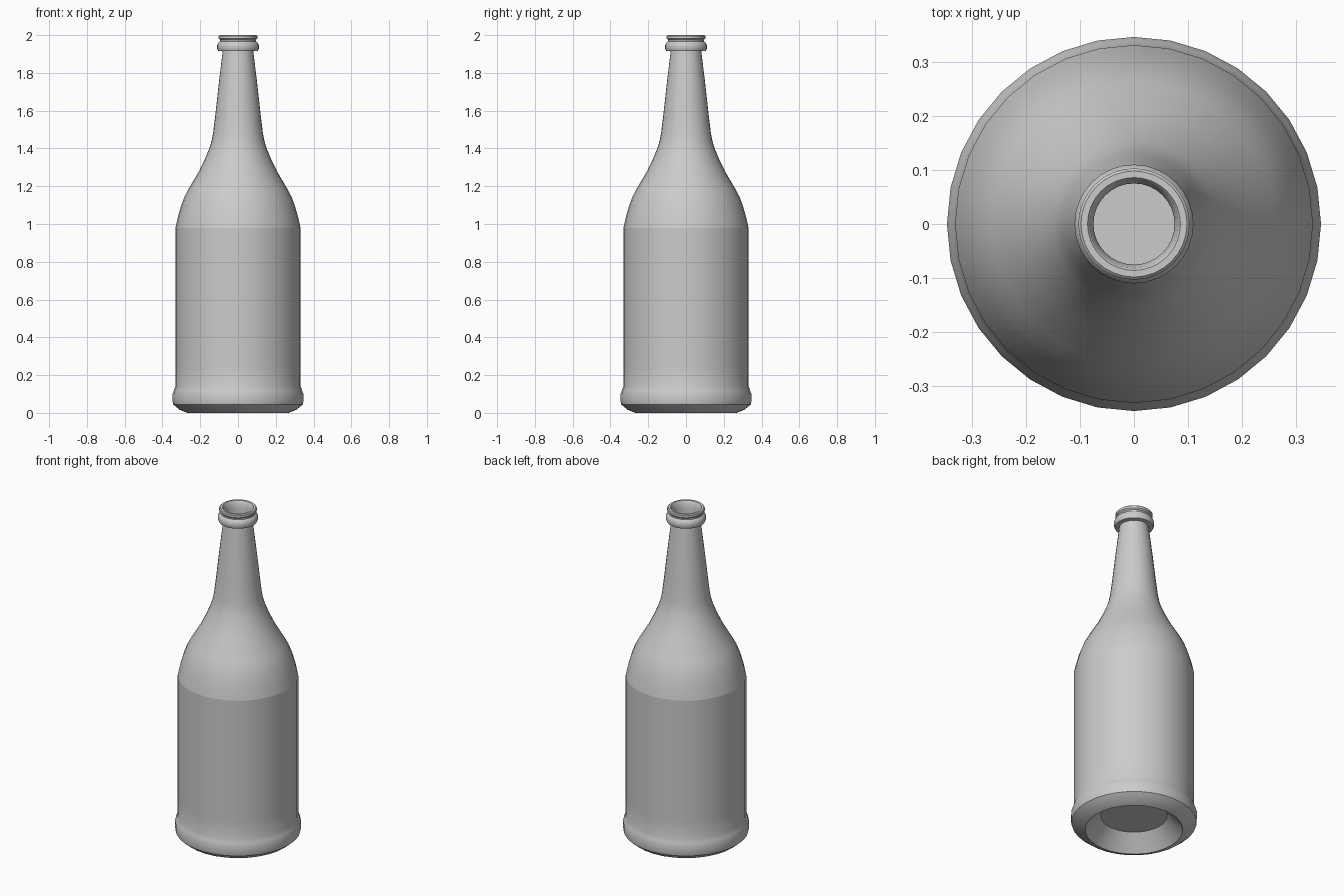
import bpy, bmesh, math

if "Cube" in bpy.data.objects:
    bpy.data.objects.remove(bpy.data.objects["Cube"])

SIDES = 32


def lathe(name, profile, cap_start=False):
    """Revolve (radius, height) points around z."""
    bm = bmesh.new()
    rings = []
    for r, z in profile:
        rings.append([bm.verts.new((r * math.cos(2 * math.pi * i / SIDES),
                                    r * math.sin(2 * math.pi * i / SIDES), z))
                      for i in range(SIDES)])
    for a, b in zip(rings, rings[1:]):
        for i in range(SIDES):
            j = (i + 1) % SIDES
            bm.faces.new((a[i], a[j], b[j], b[i]))
    if cap_start:
        bm.faces.new(list(reversed(rings[0])))
    mesh = bpy.data.meshes.new(name)
    bm.to_mesh(mesh)
    bm.free()
    obj = bpy.data.objects.new(name, mesh)
    bpy.context.collection.objects.link(obj)
    bpy.ops.object.select_all(action='DESELECT')
    obj.select_set(True)
    bpy.context.view_layer.objects.active = obj
    bpy.ops.object.shade_smooth_by_angle(angle=math.radians(35))
    return obj


# Lower body: hollowed underside, flared foot and straight wall
lathe("bottle_body", [
    (0.183, 0.09), (0.268, 0.0), (0.31, 0.017), (0.343, 0.045),
    (0.346, 0.06), (0.346, 0.10), (0.339, 0.12), (0.331, 0.143),
    (0.331, 0.25), (0.331, 0.98)], cap_start=True)

# Shoulder and tapering neck
lathe("shoulder_and_neck", [
    (0.331, 0.98), (0.319, 1.035), (0.302, 1.095), (0.283, 1.145),
    (0.262, 1.185), (0.206, 1.28), (0.177, 1.34), (0.153, 1.397),
    (0.141, 1.435), (0.132, 1.48), (0.121, 1.57), (0.101, 1.75),
    (0.081, 1.915)])

# Ringed lip, folding into the mouth
lathe("lip", [
    (0.081, 1.915), (0.105, 1.917), (0.110, 1.928), (0.110, 1.947),
    (0.104, 1.96), (0.096, 1.967), (0.096, 1.975), (0.103, 1.982),
    (0.103, 1.995), (0.098, 2.0), (0.086, 2.0), (0.082, 1.995),
    (0.075, 1.96), (0.075, 1.90)])
